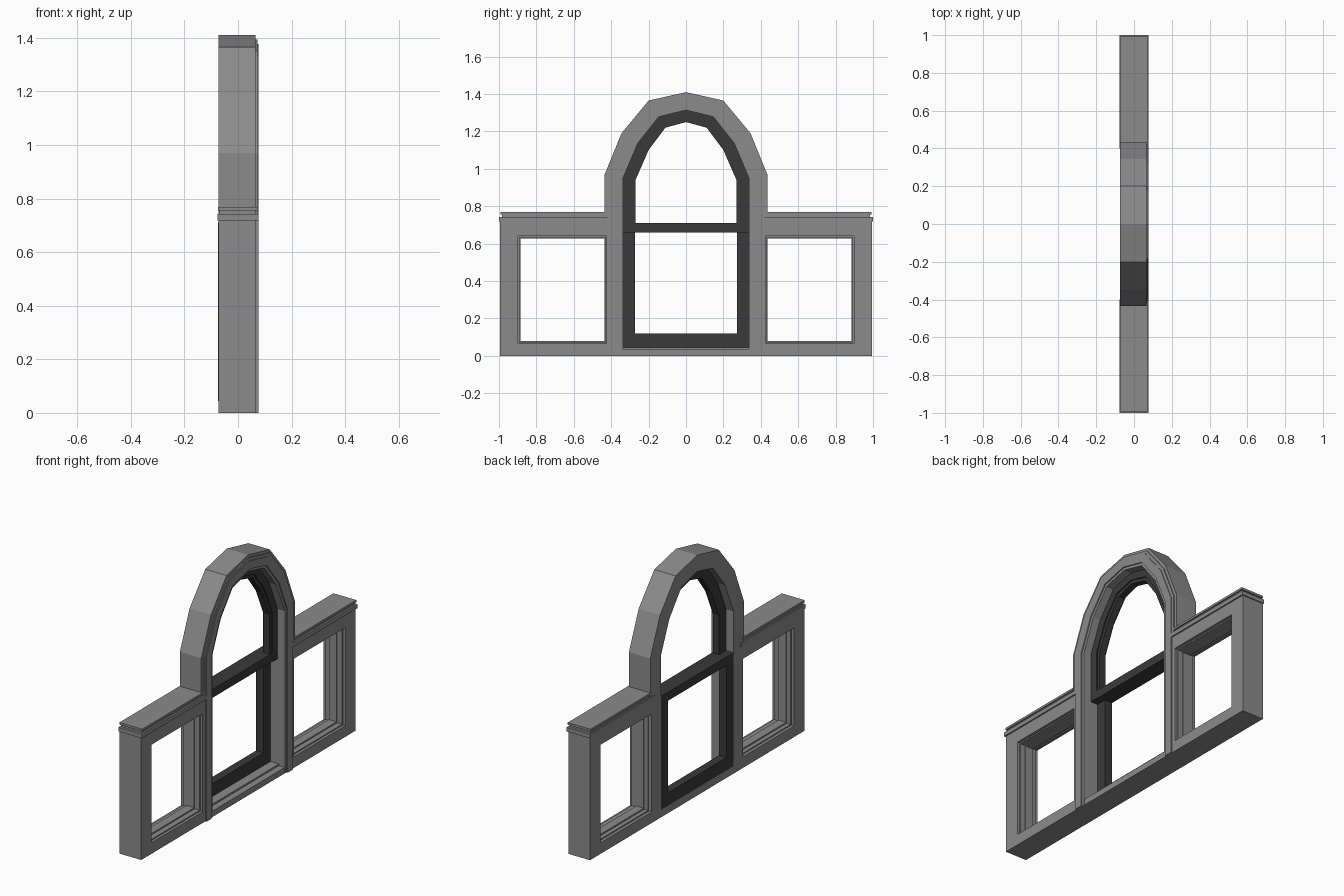
import bpy

cube = bpy.data.objects.get("Cube")
if cube:
    bpy.data.objects.remove(cube, do_unlink=True)


def material(name, value):
    mat = bpy.data.materials.new(name)
    mat.use_nodes = True
    color = (value, value, value, 1)
    mat.diffuse_color = color
    bsdf = next(n for n in mat.node_tree.nodes if n.type == 'BSDF_PRINCIPLED')
    bsdf.inputs["Base Color"].default_value = color
    return mat


GREY = material("frame grey", 0.26)
DARK = material("sash charcoal", 0.042)


def ring(name, outer, inner, x0, x1, mat, closed=True):
    """Solid band between two matching (y, z) outlines, from x0 to x1."""
    n = len(outer)
    verts = [(x, y, z) for y, z, x in
             [(y, z, x) for x in (x0, x1) for line in (outer, inner) for y, z in line]]
    faces = []
    for i in range(n if closed else n - 1):
        j = (i + 1) % n
        o0, o1, i0, i1 = i, j, n + i, n + j
        b = 2 * n
        faces += [(o0, o1, i1, i0), (b + o0, b + i0, b + i1, b + o1),
                  (o0, b + o0, b + o1, o1), (i0, i1, b + i1, b + i0)]
    if not closed:
        for e in (0, n - 1):
            faces.append((e, n + e, 3 * n + e, 2 * n + e))
    mesh = bpy.data.meshes.new(name)
    mesh.from_pydata(verts, [], faces)
    mesh.materials.append(mat)
    obj = bpy.data.objects.new(name, mesh)
    bpy.context.collection.objects.link(obj)
    # consistent outward normals
    import bmesh
    bm = bmesh.new()
    bm.from_mesh(mesh)
    bmesh.ops.recalc_face_normals(bm, faces=bm.faces)
    bm.to_mesh(mesh)
    bm.free()
    return obj


def box(name, x, y, z, mat):
    bpy.ops.mesh.primitive_cube_add(size=1)
    obj = bpy.context.object
    obj.name = name
    obj.location = [(a + b) / 2 for a, b in (x, y, z)]
    obj.scale = [b - a for a, b in (x, y, z)]
    obj.data.materials.append(mat)
    return obj


def rect(y0, y1, z0, z1):
    return [(y0, z0), (y1, z0), (y1, z1), (y0, z1)]


GLASS = [(0.27, 0.94), (0.2, 1.1), (0.11, 1.22), (0, 1.25)]
EDGE = [(0.435, 0.97), (0.345, 1.19), (0.2, 1.365), (0, 1.41)]


def arch(t, z0):
    """Arch outline blended from the glass edge (t=0) to the outer edge (t=1)."""
    half = [(a + (c - a) * t, b + (d - b) * t) for (a, b), (c, d) in zip(GLASS, EDGE)]
    half.insert(0, (half[0][0], z0))
    return half + [(-y, z) for y, z in half[-2::-1]]


def arch_band(name, t0, t1, z0, x0, x1, mat):
    return ring(name, arch(t1, z0), arch(t0, z0), x0, x1, mat, closed=False)


JAMB = arch(0.4, 0)[0][0]

# Arched surround with its stepped casing
arch_band("arch_frame", 0.4, 1, 0.72, -0.073, 0.062, GREY)
arch_band("casing", 0.5, 0.79, 0, 0.055, 0.076, GREY)
arch_band("casing_inner_bead", 0.4, 0.5, 0, 0.05, 0.069, GREY)
arch_band("casing_outer_bead", 0.79, 0.9, 0.74, 0.055, 0.072, GREY)
arch_band("casing_outer_step", 0.9, 1, 0.74, 0.055, 0.066, GREY)

# Side window frames, stops and layered caps
for side, word in ((1, "rear"), (-1, "front")):
    def span(a, b):
        return sorted((side * a, side * b))

    ring(word + "_side_frame", rect(*span(JAMB, 0.994), 0, 0.72),
         rect(*span(0.424, 0.898), 0.065, 0.64), -0.073, 0.068, GREY)
    ring(word + "_side_stop", rect(*span(0.415, 0.907), 0.055, 0.65),
         rect(*span(0.43, 0.891), 0.072, 0.633), -0.055, 0.052, GREY)
    ring(word + "_side_inner_stop", rect(*span(0.42, 0.9), 0.06, 0.64),
         rect(*span(0.435, 0.885), 0.08, 0.627), -0.03, 0.02, GREY)
    box(word + "_cap_rim", (-0.077, 0.076), span(0.4, 1), (0.718, 0.742), GREY)
    box(word + "_cap_neck", (-0.07, 0.066), span(0.42, 0.985), (0.74, 0.757), GREY)
    box(word + "_cap_top", (-0.075, 0.073), span(0.42, 0.992), (0.755, 0.768), GREY)

# Sill under the sashes
box("sill", (-0.073, 0.068), (-JAMB, JAMB), (0, 0.035), GREY)
box("sill_step", (-0.073, 0.03), (-JAMB, JAMB), (0.03, 0.045), GREY)

# Lower sash on one track, upper arched sash on the next
ring("lower_sash", rect(-JAMB, JAMB, 0.045, 0.71),
     rect(-0.272, 0.272, 0.12, 0.66), -0.074, -0.025, DARK)
arch_band("upper_sash", 0, 0.41, 0.66, -0.025, 0.015, DARK)
arch_band("upper_sash_bead", 0.12, 0.41, 0.66, 0.01, 0.022, DARK)
box("meeting_rail", (-0.025, 0.02), (-JAMB, JAMB), (0.66, 0.71), DARK)
